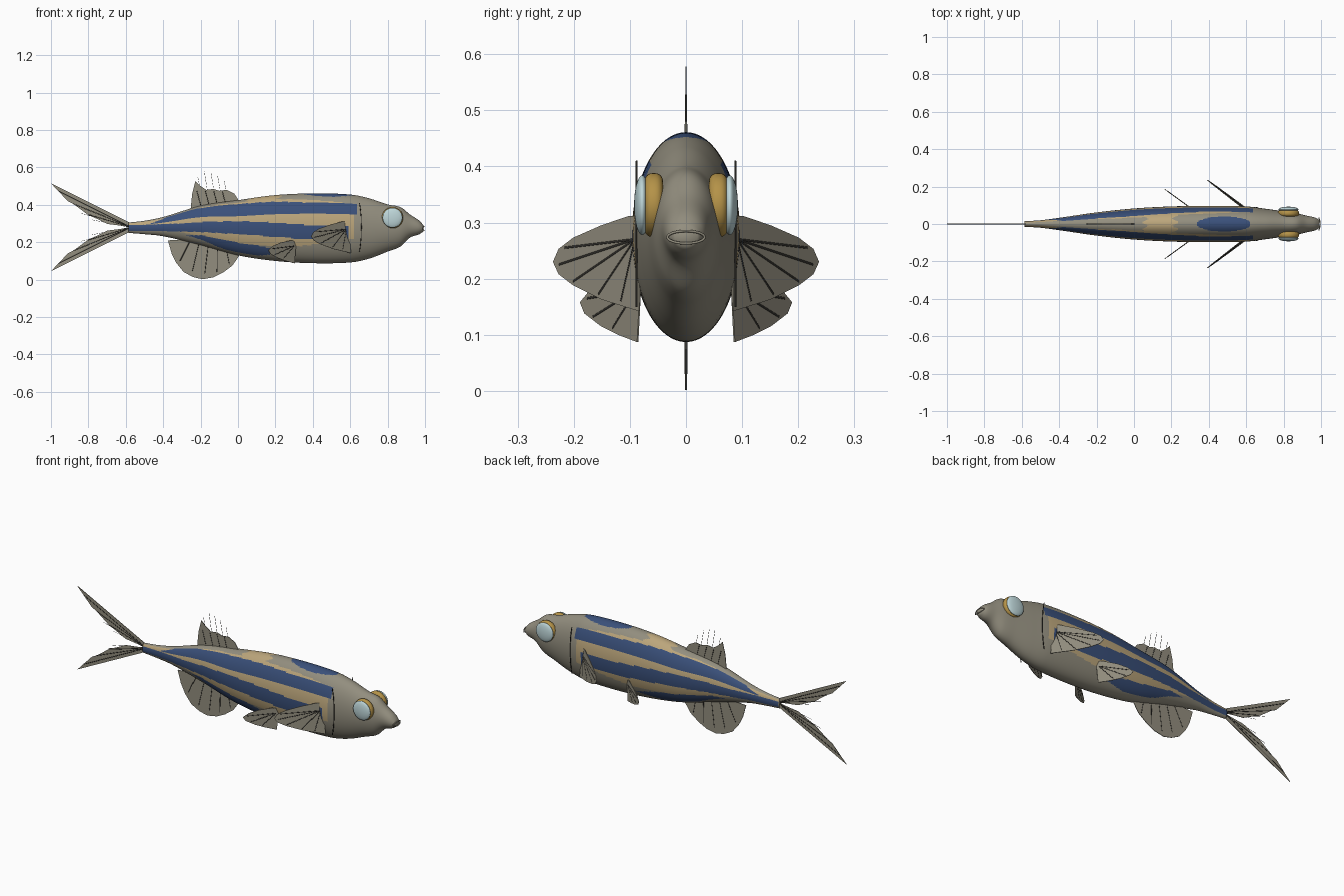
import bpy, math

if "Cube" in bpy.data.objects:
    bpy.data.objects.remove(bpy.data.objects["Cube"])


def mat(name, r, g, b):
    m = bpy.data.materials.new(name)
    m.diffuse_color = (r, g, b, 1)
    m.use_nodes = True
    m.node_tree.nodes["Principled BSDF"].inputs["Base Color"].default_value = m.diffuse_color
    return m


GREY = mat("olive grey", .29, .27, .21)
CREAM = mat("tan", .50, .38, .20)
BLUE = mat("navy blue", .042, .08, .195)
GOLD = mat("gold", .46, .29, .065)
PALE = mat("pale eye blue", .52, .68, .70)
DARK = mat("dark line", .03, .028, .024)


def interp(keys, x):
    """Linear interpolation through (x, value) pairs."""
    if x <= keys[0][0]:
        return keys[0][1]
    for (a, va), (b, vb) in zip(keys, keys[1:]):
        if x <= b:
            return va + (vb - va) * (x - a) / (b - a)
    return keys[-1][1]


def add_mesh(name, verts, faces, mats, smooth=False):
    me = bpy.data.meshes.new(name)
    me.from_pydata(verts, [], faces)
    for m in mats:
        me.materials.append(m)
    ob = bpy.data.objects.new(name, me)
    bpy.context.collection.objects.link(ob)
    if smooth:
        for p in me.polygons:
            p.use_smooth = True
    return ob


def lines(name, paths, radius, m=DARK, cyclic=False):
    """Thin round strands, one spline per path."""
    cu = bpy.data.curves.new(name, 'CURVE')
    cu.dimensions = '3D'
    cu.bevel_depth, cu.bevel_resolution = radius, 1
    for path in paths:
        s = cu.splines.new('POLY')
        s.points.add(len(path) - 1)
        for p, co in zip(s.points, path):
            p.co = (*co, 1)
        s.use_cyclic_u = cyclic
    cu.materials.append(m)
    ob = bpy.data.objects.new(name, cu)
    bpy.context.collection.objects.link(ob)
    return ob


# Body profile: x, bottom z, top z, half width
PROFILE = [(-.585, .25, .305, .015), (-.5, .243, .315, .02), (-.4, .232, .335, .033),
           (-.2, .185, .395, .062), (0, .13, .425, .083), (.2, .10, .452, .094),
           (.4, .088, .461, .097), (.6, .092, .455, .094), (.7, .112, .435, .082),
           (.8, .15, .402, .068), (.87, .178, .387, .058), (.92, .225, .348, .045),
           (.97, .243, .315, .034), (.992, .258, .29, .02)]


def section(x):
    """Catmull-Rom interpolation of the profile."""
    n = len(PROFILE)
    i = max(k for k in range(n - 1) if PROFILE[k][0] <= x + 1e-9)
    p1, p2 = PROFILE[i], PROFILE[i + 1]
    p0, p3 = PROFILE[max(i - 1, 0)], PROFILE[min(i + 2, n - 1)]
    h = p2[0] - p1[0]
    t = (x - p1[0]) / h
    out = []
    for k in (1, 2, 3):
        m1 = (p2[k] - p0[k]) / (p2[0] - p0[0]) * h
        m2 = (p3[k] - p1[k]) / (p3[0] - p1[0]) * h
        out.append((2*t**3 - 3*t**2 + 1) * p1[k] + (t**3 - 2*t**2 + t) * m1
                   + (3*t**2 - 2*t**3) * p2[k] + (t**3 - t**2) * m2)
    return out


def skin(x, t, y):
    """Colour index by length x and relative height t: 0 grey, 1 tan, 2 blue."""
    if t > .8 and ((x - .48) / .145) ** 2 + (y / .04) ** 2 < 1:
        return 2
    if x > .64:
        return 0
    if -.47 < x and .71 < t < interp([(-.47, .75), (-.38, .95), (0, .93), (.4, .865)], x):
        return 2
    if x < .59 and interp([(-.58, .2), (-.3, .3), (0, .39), (.4, .34)], x) < t < \
            interp([(-.58, .75), (-.3, .57), (0, .62), (.4, .54)], x):
        return 2
    if interp([(-.28, .2), (-.1, .06), (.1, .05), (.27, .14)], x) < t < \
            interp([(-.28, .2), (-.2, .25), (.1, .22), (.27, .14)], x):
        return 2
    # Blotchy tan saddle on the back
    if ((x - .14) / (.08 + .015 * math.sin(170 * y))) ** 2 < 1 and t > .85:
        return 1
    if x < .62 and interp([(-.58, .7), (-.35, .3), (-.2, .22), (.3, .23), (.6, .34)], x) < t < \
            interp([(-.4, .93), (-.1, .96), (.1, .95), (.5, .89), (.64, .85)], x):
        return 1
    return 0


# Body: lofted ellipses with painted faces
NX, NA = 200, 160
verts, faces, index = [], [], []
for i in range(NX + 1):
    x = -.585 + 1.577 * i / NX
    lo, hi, w = section(x)
    for j in range(NA):
        a = 2 * math.pi * j / NA
        verts.append((x, w * math.cos(a), (lo + hi) / 2 + (hi - lo) / 2 * math.sin(a)))
for i in range(NX):
    x = -.585 + 1.577 * (i + .5) / NX
    w = section(x)[2]
    for j in range(NA):
        k = (j + 1) % NA
        faces.append((i*NA + j, (i+1)*NA + j, (i+1)*NA + k, i*NA + k)[::-1])
        a = 2 * math.pi * (j + .5) / NA
        index.append(skin(x, (1 + math.sin(a)) / 2, w * math.cos(a)))
faces += [tuple(range(NA))[::-1], tuple(range(NX * NA, NX * NA + NA))]
index += [0, 0]
body = add_mesh("body", verts, faces, [GREY, CREAM, BLUE], True)
body.data.polygons.foreach_set("material_index", index)


def fin(name, outline, rays, place=lambda u, z: (u, 0, z)):
    """Flat fin from an outline, with dark rays just proud of both sides."""
    ob = add_mesh(name, [place(*p) for p in outline], [tuple(range(len(outline)))], [GREY])
    mod = ob.modifiers.new("thickness", 'SOLIDIFY')
    mod.thickness, mod.offset = .003, 0
    lines(name + "_rays", [[place(*a), place(*b)] for a, b in rays], .0026)


# Forked tail
root = (-.57, .28)
for name, s in (("upper_tail_fin", 1), ("lower_tail_fin", -1)):
    f = lambda u, d, s=s: (u, .28 + s * d)
    fin(name, [f(-.56, 0), f(-.58, .025), f(-.8, .135), f(-1, .235), f(-.91, .14),
               f(-.88, .125), f(-.80, .065), f(-.76, .048), f(-.70, .018)],
        [(root, f(-.96, .195)), (root, f(-.88, .125)), (root, f(-.80, .068))])
    lines(name + "_loose_rays", [[(-.58, 0, .28), (u, 0, .28 + s * d)]
          for u, d in ((-.84, .075), (-.78, .04))], .0008)

# Dorsal fin with free spine tips
fin("dorsal_fin", [(.01, .40), (0, .43), (-.02, .46), (-.06, .48), (-.10, .475), (-.13, .485),
                   (-.17, .48), (-.20, .50), (-.228, .528), (-.245, .46), (-.255, .36)],
    [((-.20 + .045*i, .40), (-.22 + .045*i, .475)) for i in range(4)])
lines("dorsal_spine_tips", [[(-.19 + .035*i, 0, .42), (-.215 + .035*i, 0, h)]
      for i, h in enumerate((.55, .578, .575, .56, .53))], .0009)

# Anal fin
fin("anal_fin", [(.02, .16), (.005, .125), (-.03, .075), (-.08, .038), (-.13, .013), (-.19, .002),
                 (-.24, .014), (-.29, .04), (-.33, .09), (-.355, .14), (-.375, .21), (-.2, .22)],
    [((-.26 + .05*i, .20 - .012*i), (-.31 + .066*i, z))
     for i, z in enumerate((.10, .045, .03, .04, .08))])

for side, s in (("left", -1), ("right", 1)):
    # Pectoral and pelvic fins: u is sideways reach, swept backwards
    pec = lambda y, z, s=s: (.575 - 1.32 * (y - .095) + .12 * (.25 - z), s * y, z)
    fin(side + "_pectoral_fin", [(.08, .31), (.10, .312), (.15, .295), (.20, .273), (.226, .253),
                                 (.236, .23), (.226, .208), (.20, .188), (.15, .163), (.083, .142)],
        [((.09, .27), p) for p in ((.215, .255), (.225, .225), (.20, .195), (.155, .172), (.115, .16))], pec)
    pel = lambda y, z, s=s: (.29 - 1.38 * (y - .095), s * y, z)
    fin(side + "_pelvic_fin", [(.08, .205), (.10, .21), (.14, .198), (.17, .18), (.188, .158),
                               (.18, .138), (.15, .115), (.12, .10), (.086, .087)],
        [((.088, .18), p) for p in ((.175, .165), (.165, .132), (.13, .112))], pel)

    # Gill edge: flat arc standing beside the body
    arc = [(.632 + .028 * math.cos(a), s * .088, .28 + .165 * math.sin(a))
           for a in [math.radians(-52 + 104 * i / 16) for i in range(17)]]
    lines(side + "_gill_edge", [arc], .002)

    # Eye: rounded gold disc with pale lens
    bpy.ops.mesh.primitive_cylinder_add(vertices=48, radius=.057, depth=.033,
                                        location=(.826, s * .0575, .331), rotation=(math.pi / 2, 0, 0))
    socket = bpy.context.object
    socket.name = side + "_eye_socket"
    socket.data.materials.append(GOLD)
    bev = socket.modifiers.new("rounding", 'BEVEL')
    bev.width, bev.segments = .014, 5
    bpy.ops.object.shade_smooth()
    bpy.ops.mesh.primitive_uv_sphere_add(segments=40, ring_count=24, location=(.826, s * .078, .331))
    lens = bpy.context.object
    lens.name = side + "_eye_lens"
    lens.scale = (.053, .0145, .053)
    lens.data.materials.append(PALE)
    bpy.ops.object.shade_smooth()

# Lips: thin oval ring around the snout tip
lines("mouth_ring", [[(.996 - .008 * math.cos(a) ** 2, .033 * math.cos(a), .274 + .011 * math.sin(a))
      for a in [2 * math.pi * i / 32 for i in range(32)]]], .0024, GREY, True)
